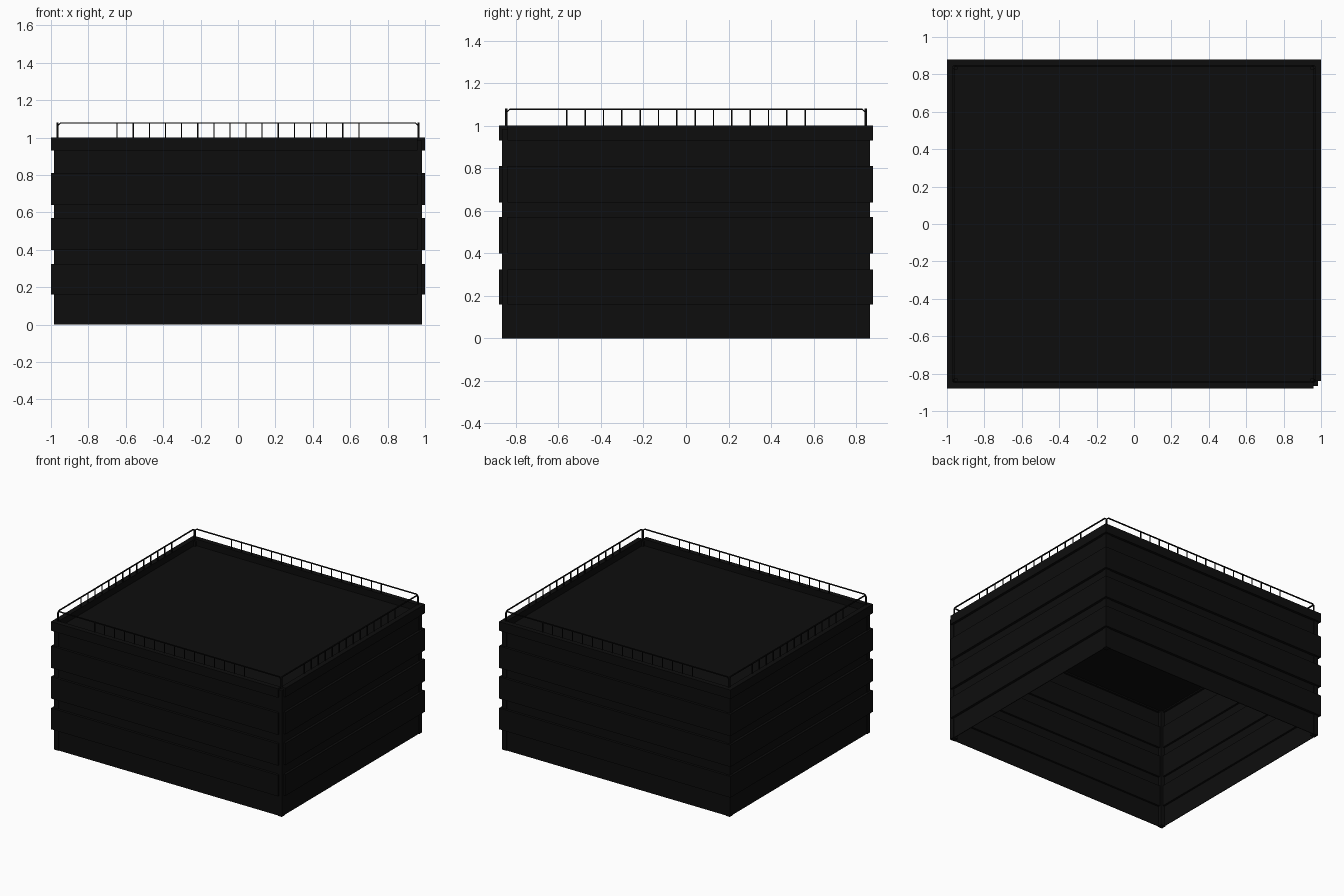
import bpy

if "Cube" in bpy.data.objects:
    bpy.data.objects.remove(bpy.data.objects["Cube"])

X, Y = 1.0, 0.88      # half extents of the facade bands
T = 0.04              # band thickness


def material(name, v):
    m = bpy.data.materials.new(name)
    m.diffuse_color = (v, v, v, 1)
    m.use_nodes = True
    m.node_tree.nodes["Principled BSDF"].inputs["Base Color"].default_value = m.diffuse_color
    return m


DARK = material("dark_panel", 0.004)
METAL = material("dark_metal", 0.003)

FACES = [(0, 1, 2, 3), (7, 6, 5, 4), (0, 4, 5, 1),
         (1, 5, 6, 2), (2, 6, 7, 3), (3, 7, 4, 0)]


def make(name, verts, faces, mat):
    me = bpy.data.meshes.new(name)
    me.from_pydata(verts, [], faces)
    me.materials.append(mat)
    ob = bpy.data.objects.new(name, me)
    bpy.context.collection.objects.link(ob)
    return ob


def boxes(name, items, mat=DARK):
    """One object from boxes given as (x0, x1, y0, y1, z0, z1)."""
    verts, faces = [], []
    for x0, x1, y0, y1, z0, z1 in items:
        n = len(verts)
        for z in (z1, z0):
            verts += [(x0, y1, z), (x0, y0, z), (x1, y0, z), (x1, y1, z)]
        faces += [tuple(n + i for i in f) for f in FACES]
    return make(name, verts, faces, mat)


# Horizontal facade bands; the front right corner is left open
for i, (z0, z1) in enumerate([(.16, .325), (.40, .57), (.64, .81), (.93, 1.0)]):
    boxes(f"facade_band_{i + 1}", [
        (-X, X - T, -Y, -Y + T, z0, z1),
        (X - T, X, -Y + T, Y - T, z0, z1),
        (-X, X, Y - T, Y, z0, z1),
        (-X, -X + T, -Y + T, Y - T, z0, z1)])

# Thin recessed walls, open underneath
wx, wy, t = 0.98, 0.86, 0.005
boxes("recessed_walls", [
    (-wx, wx, -wy, -wy + t, 0, .97),
    (-wx, wx, wy - t, wy, 0, .97),
    (-wx, -wx + t, -wy + t, wy - t, 0, .97),
    (wx - t, wx, -wy + t, wy - t, 0, .97)])

# Corner columns
px, py, r = 0.965, 0.845, 0.02
boxes("corner_columns", [
    (sx * px - r, sx * px + r, sy * py - r, sy * py + r, 0, .985)
    for sx in (-1, 1) for sy in (-1, 1)])

# Roof deck, sunk behind the parapet
boxes("roof_deck", [(-.965, .965, -.845, .845, .94, .95)])


# Bent flat-bar rail along one side, with chamfered top corners
def rail(name, half, offset, along_x):
    outer = [(-half, 1.0), (-half, 1.066), (-half + .014, 1.08),
             (half - .014, 1.08), (half, 1.066), (half, 1.0)]
    k = .006
    inner = [(-half + k, 1.0), (-half + k, 1.064), (-half + .016, 1.08 - k),
             (half - .016, 1.08 - k), (half - k, 1.064), (half - k, 1.0)]
    verts = []
    for d in (-.005, .005):
        for a, z in outer + inner:
            verts.append((a, offset + d, z) if along_x else (offset + d, a, z))
    faces = []
    for i in range(5):
        a, b, c, d = i, i + 1, i + 7, i + 6
        faces += [(a, b, c, d), (d + 12, c + 12, b + 12, a + 12),
                  (a, a + 12, b + 12, b), (d, c, c + 12, d + 12)]
    faces += [(0, 6, 18, 12), (5, 17, 23, 11)]
    make(name, verts, faces, METAL)


# Balusters evenly spaced around the middle of one side
def balusters(name, count, offset, along_x):
    items = []
    for i in range(count):
        a = (i - (count - 1) / 2) * 0.0862
        lo, hi = a - .003, a + .003
        p, q = offset - .003, offset + .003
        items.append((lo, hi, p, q, .99, 1.077) if along_x
                     else (p, q, lo, hi, .99, 1.077))
    boxes(name, items, METAL)


for label, s in (("front", -1), ("back", 1)):
    rail(f"{label}_rail", 0.965, s * py, True)
    balusters(f"{label}_balusters", 16, s * py, True)
for label, s in (("left", -1), ("right", 1)):
    rail(f"{label}_rail", 0.845, s * px, False)
    balusters(f"{label}_balusters", 14, s * px, False)
